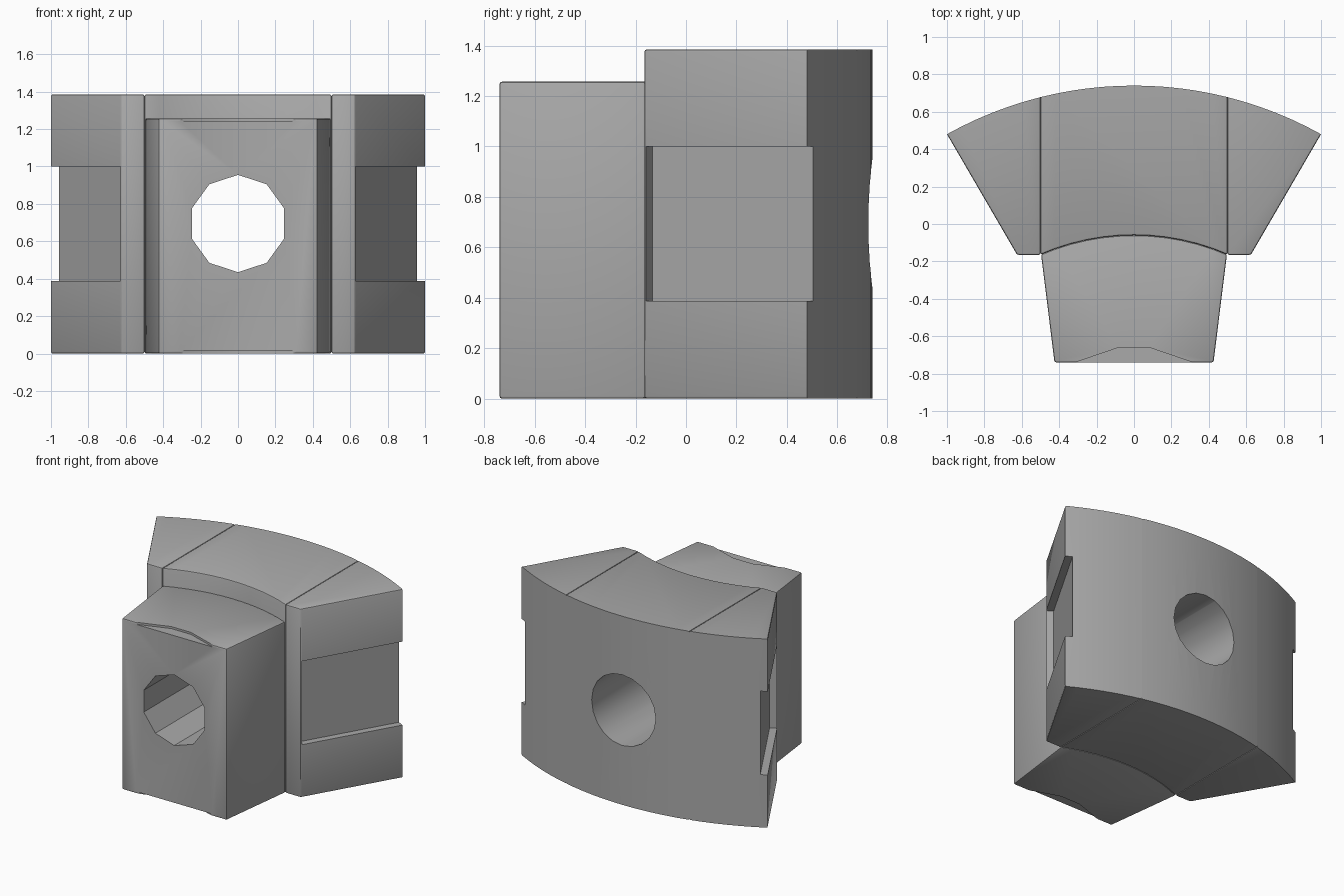
import bpy, bmesh, math
from mathutils import Vector

cube = bpy.data.objects.get("Cube")
if cube:
    bpy.data.objects.remove(cube, do_unlink=True)

HEIGHT = 1.385
CENTRE_Y = -1.313          # shared centre of the inner and outer arcs
OUTER, INNER = 2.053, 1.253
BORE_Z = 0.695

grey = bpy.data.materials.new("plain_grey")
grey.use_nodes = True
colour = (0.4, 0.4, 0.4, 1)
grey.diffuse_color = colour
grey.node_tree.nodes["Principled BSDF"].inputs["Base Color"].default_value = colour


def arc(radius, x0, x1, steps):
    """Points on an arc about the shared centre, from x0 to x1."""
    a0, a1 = math.asin(x0 / radius), math.asin(x1 / radius)
    angles = [a0 + (a1 - a0) * i / steps for i in range(steps + 1)]
    return [(radius * math.sin(a), CENTRE_Y + radius * math.cos(a)) for a in angles]


def on_outer(v):
    return abs(math.hypot(v.co.x, v.co.y - CENTRE_Y) - OUTER) < 0.001


def prism(name, outline, z0, z1, bevel=0.0):
    """Extrude a plan outline upwards; round its corners except at the outer arc."""
    bm = bmesh.new()
    base = bm.faces.new([bm.verts.new((x, y, z0)) for x, y in outline])
    top = bmesh.ops.extrude_face_region(bm, geom=[base])["geom"]
    bmesh.ops.translate(bm, vec=(0, 0, z1 - z0),
                        verts=[g for g in top if isinstance(g, bmesh.types.BMVert)])
    bmesh.ops.recalc_face_normals(bm, faces=bm.faces)
    if bevel:
        edges = [e for e in bm.edges if e.calc_face_angle() > math.radians(30)
                 and not all(on_outer(v) for v in e.verts)]
        bmesh.ops.bevel(bm, geom=edges, offset=bevel, segments=2, profile=0.5,
                        affect='EDGES', clamp_overlap=True)
    mesh = bpy.data.meshes.new(name)
    bm.to_mesh(mesh)
    bm.free()
    mesh.materials.append(grey)
    obj = bpy.data.objects.new(name, mesh)
    bpy.context.collection.objects.link(obj)
    return obj


def bore(sides):
    """Cutter running front to back, with a corner at the top."""
    bpy.ops.mesh.primitive_cylinder_add(vertices=sides, radius=0.26, depth=4,
                                        location=(0, 0, BORE_Z),
                                        rotation=(math.pi / 2, 0, 0))
    return bpy.context.object


def cut(obj, cutters):
    """Subtract the cutters, keep the result and drop the cutters."""
    for c in cutters:
        c.hide_render = True
        mod = obj.modifiers.new("cut", 'BOOLEAN')
        mod.operation, mod.solver, mod.object = 'DIFFERENCE', 'EXACT', c
    bpy.context.view_layer.update()
    graph = bpy.context.evaluated_depsgraph_get()
    mesh = bpy.data.meshes.new_from_object(obj.evaluated_get(graph))
    obj.modifiers.clear()
    obj.data = mesh
    mesh.materials.clear()
    mesh.materials.append(grey)
    for c in cutters:
        bpy.data.objects.remove(c, do_unlink=True)


parts = []

# Curved middle section with a round bore
middle = prism("middle_section",
               arc(INNER, -0.5, 0.5, 12) + arc(OUTER, 0.5, -0.5, 12),
               0, HEIGHT, 0.01)
cut(middle, [bore(20)])
parts.append(middle)

# Tapered front block with a ten-sided bore and shallow notches
block = prism("front_block",
              [(-0.425, -0.74), (0.425, -0.74)] + arc(INNER, 0.497, -0.497, 12),
              0, 1.257, 0.01)
notch = [(-0.33, -0.75), (0.33, -0.75), (0.3, -0.735),
         (0.08, -0.66), (-0.08, -0.66), (-0.3, -0.735)]
cut(block, [bore(10),
            prism("top_notch", notch, 1.242, 1.4),
            prism("bottom_notch", notch, -0.1, 0.015)])
parts.append(block)

# Side wings, each with a recess along the slanted face, open at the back
front_corner, back_corner = Vector((0.625, -0.165)), Vector((1.0, 0.48))
along = (back_corner - front_corner).normalized()
inward = Vector((-along.y, along.x))
for side, name in ((1, "left_wing"), (-1, "right_wing")):
    def mirrored(points):
        return [(side * x, y) for x, y in points]

    wing = prism(name, mirrored([(0.5, -0.165), tuple(front_corner)]
                                + arc(OUTER, 1.0, 0.5, 6)), 0, HEIGHT, 0.01)
    start = front_corner + along * 0.008
    end = back_corner + along * 0.3
    recess = [start - inward * 0.1, end - inward * 0.1,
              end + inward * 0.05, start + inward * 0.05]
    cut(wing, [prism("recess", mirrored([tuple(p) for p in recess]), 0.387, 1.0)])
    parts.append(wing)

# Smooth curved faces, keep edges crisp
bpy.ops.object.select_all(action='DESELECT')
for obj in parts:
    obj.select_set(True)
bpy.context.view_layer.objects.active = parts[0]
bpy.ops.object.shade_smooth_by_angle(angle=math.radians(30))
